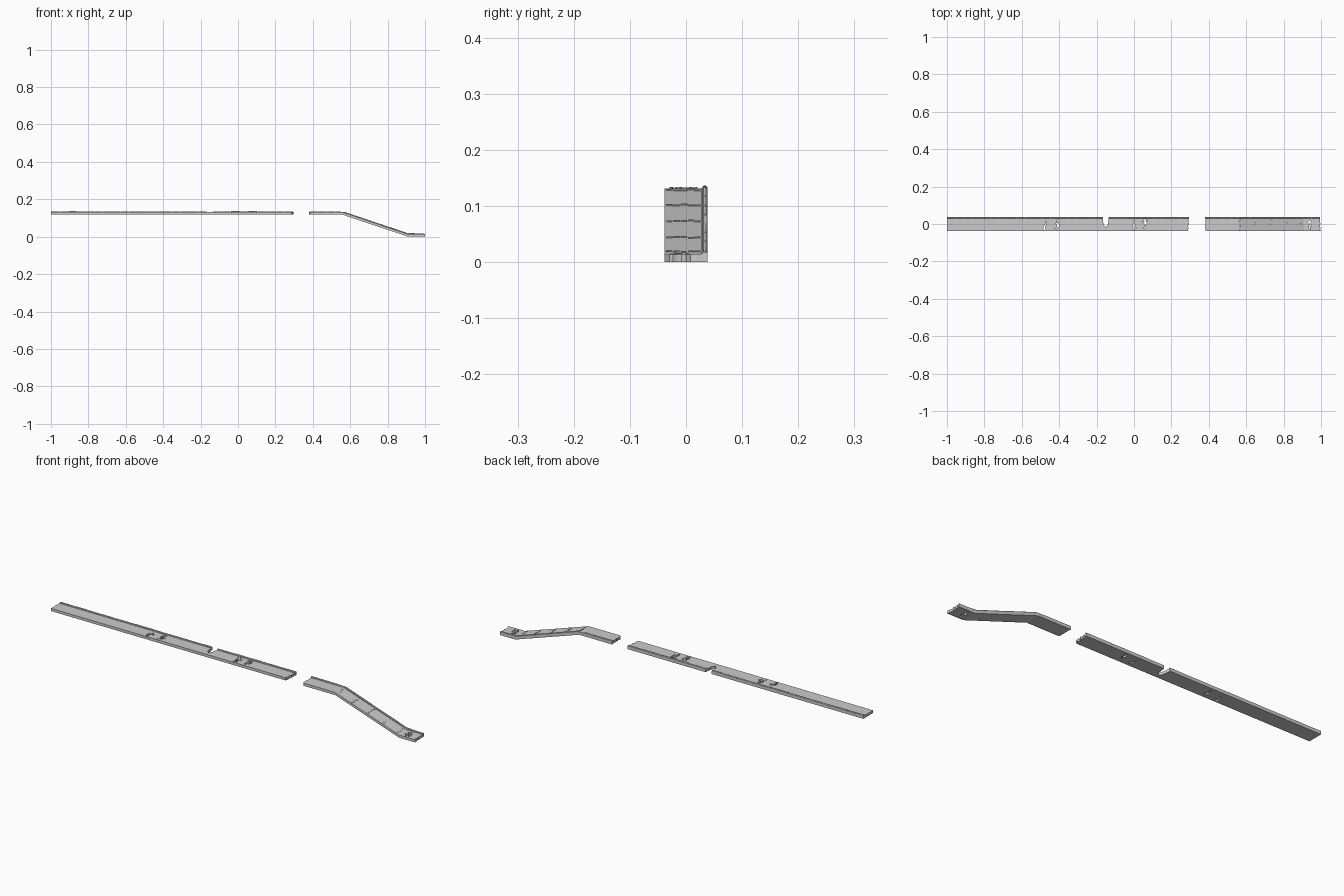
import bpy, bmesh, math, random
from mathutils import Matrix, Vector

if "Cube" in bpy.data.objects:
    bpy.data.objects.remove(bpy.data.objects["Cube"])

random.seed(4)
HIGH, LOW, THICK = 0.131, 0.0135, 0.0135
R0, R1 = 0.56, 0.91          # start and end of the ramp
HALF = 0.038                 # half width of the road
CURB_IN = 0.027


def top(x):
    t = min(max((x - R0) / (R1 - R0), 0), 1)
    return HIGH + (LOW - HIGH) * t


def finish(bm, name):
    bmesh.ops.recalc_face_normals(bm, faces=bm.faces)
    me = bpy.data.meshes.new(name)
    bm.to_mesh(me)
    bm.free()
    ob = bpy.data.objects.new(name, me)
    bpy.context.collection.objects.link(ob)
    return ob


def ribbon(bm, ys, left, right, zlo=-THICK, zhi=0.0):
    """Slab following the road; left/right give the x outline for every y row."""
    bends = [b for b in (R0, R1) if max(left) < b < min(right)]
    rows = []
    for y, a, b in zip(ys, left, right):
        xs = [a] + bends + [b]
        rows.append([(bm.verts.new((x, y, top(x) + zlo)),
                      bm.verts.new((x, y, top(x) + zhi))) for x in xs])
    n = len(rows[0])
    for r, s in zip(rows, rows[1:]):
        for i in range(n - 1):
            for k in (0, 1):
                bm.faces.new((r[i][k], r[i + 1][k], s[i + 1][k], s[i][k]))
        for i in (0, n - 1):
            bm.faces.new((r[i][0], r[i][1], s[i][1], s[i][0]))
    for r in (rows[0], rows[-1]):
        for i in range(n - 1):
            bm.faces.new((r[i][0], r[i + 1][0], r[i + 1][1], r[i][1]))


def block(bm, x, y, z, size, tilt=0.0, yaw=0.0):
    m = (Matrix.Translation((x, y, z)) @ Matrix.Rotation(yaw, 4, 'Z')
         @ Matrix.Rotation(tilt, 4, 'Y') @ Matrix.Diagonal((*size, 1)))
    bmesh.ops.create_cube(bm, size=1, matrix=m)


YS = [-HALF, -0.029, -0.023, -0.015, -0.008, 0.0, 0.008, 0.014, 0.02, CURB_IN]


def flat(x):
    return [x] * len(YS)


def jagged(x, amp):
    return [x + random.uniform(-amp, amp) for _ in YS]


def crack(x, width):
    """Two broken edges that touch at the front and back and gape between."""
    mid = jagged(x, 0.006)
    w = [0, .2, .9, .4, 1, .15, .6, 1, .4, 0]
    random.shuffle(w)
    w[0] = w[-1] = 0
    return ([m - width * k / 2 for m, k in zip(mid, w)],
            [m + width * k / 2 for m, k in zip(mid, w)])


def road(name, start, cracks, end):
    bm = bmesh.new()
    left = start
    for c in cracks:
        a, b = crack(c, 0.014)
        ribbon(bm, YS, left, a)
        left = b
    ribbon(bm, YS, left, end)
    return finish(bm, name)


# Road decks; the bite at x = -0.15 leaves only the front part
bite_l = [-0.15, -0.15, -0.15, -0.152, -0.16, -0.163, -0.164, -0.166, -0.165, -0.167]
bite_r = [-0.15, -0.15, -0.15, -0.147, -0.143, -0.138, -0.139, -0.136, -0.137, -0.135]
end_x = [1 - abs(j - 1) for j in jagged(1.0, 0.008)]
end_x[0] = 1.0
road("road_deck_left", flat(-1), [-0.475, -0.41], bite_l)
road("road_deck_middle", bite_r, [0.0, 0.06], jagged(0.291, 0.005))
road("road_deck_ramp", jagged(0.382, 0.005), [0.94], end_x)


# Back curb: a solid wall with a rounded row of stones on top
def curb(name, x0, x1):
    bm = bmesh.new()
    ribbon(bm, [CURB_IN, HALF], [x0, x0], [x1, x1], -THICK, 0.0015)
    n = round((x1 - x0) / 0.046)
    step = (x1 - x0) / n
    for i in range(n):
        a = x0 + i * step + 0.001
        b = x0 + (i + 1) * step - 0.001
        h = 0.0047 + random.uniform(-0.0008, 0.0006)
        ys = [CURB_IN + 0.002, CURB_IN + 0.004, HALF - 0.0025, HALF]
        rows = [(y, z) for y, z in zip(ys, (h * .6, h, h, h * .6))]
        ends = []
        for x in (a, b):
            ends.append([bm.verts.new((x, ys[0], top(x))),
                         *[bm.verts.new((x, y, top(x) + z)) for y, z in rows],
                         bm.verts.new((x, ys[-1], top(x)))])
        p, q = ends
        bm.faces.new(p)
        bm.faces.new(q)
        for k in range(6):
            j = (k + 1) % 6
            bm.faces.new((p[k], p[j], q[j], q[k]))
    return finish(bm, name)


curb("curb_left", -1.0, -0.167)
curb("curb_middle", -0.135, 0.295)
curb("curb_ramp", 0.38, 0.995)

# Broken cross seams on the ramp
bm = bmesh.new()
slope = math.atan2(HIGH - LOW, R1 - R0)
for x in (0.567, 0.648, 0.733, 0.82, 0.895):
    for y in (-0.03, -0.017, -0.004, 0.009, 0.021):
        px = x + random.uniform(-0.003, 0.003)
        block(bm, px, y, top(px), (0.005, random.uniform(0.009, 0.013), 0.0024),
              slope, random.uniform(-0.2, 0.2))
finish(bm, "ramp_seams")

# Loose rubble around the cracks and breaks
bm = bmesh.new()
for cx, spread, count in ((-0.475, .014, 7), (-0.41, .014, 7), (0.0, .014, 7),
                          (0.06, .014, 7), (0.94, .016, 9)):
    for _ in range(count):
        x = cx + random.choice((-1, 1)) * random.uniform(0.007, spread)
        s = random.uniform(0.003, 0.007)
        block(bm, x, random.uniform(-0.03, 0.022), top(x) + 0.0006,
              (s, s * random.uniform(.8, 1.6), 0.003),
              random.uniform(-.25, .25), random.uniform(0, 3))
finish(bm, "rubble")
